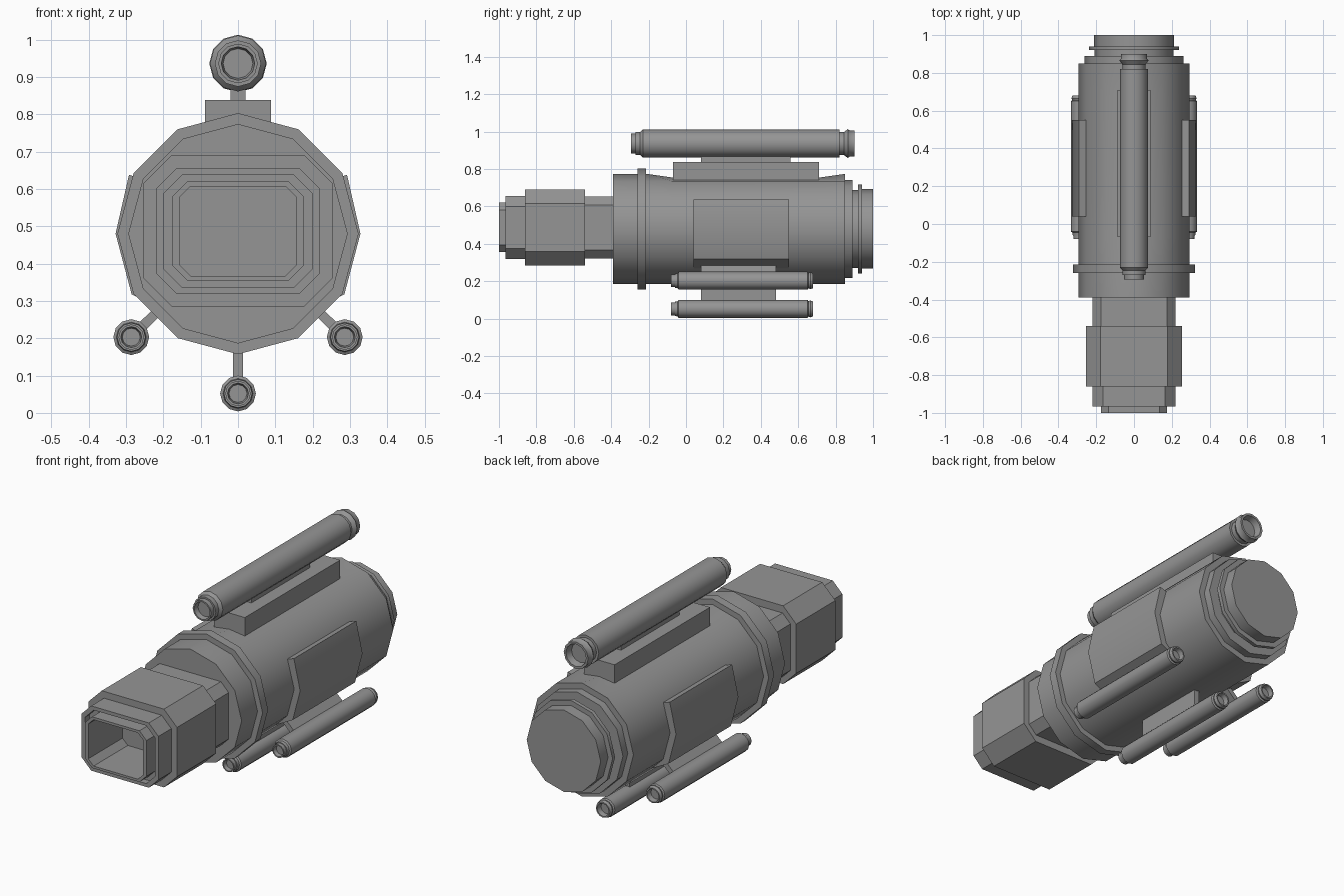
import bpy, bmesh
from math import sin, cos, tau, radians
from mathutils import Vector

if "Cube" in bpy.data.objects:
    bpy.data.objects.remove(bpy.data.objects["Cube"])

grey = bpy.data.materials.new("plain grey")
grey.use_nodes = True
colour = (0.3, 0.3, 0.3, 1)
grey.diffuse_color = colour
grey.node_tree.nodes["Principled BSDF"].inputs["Base Color"].default_value = colour

AXIS_Z = 0.48   # height of the main barrel axis


def loft(name, rings):
    """Bridge rings of points in order and cap both ends."""
    bm = bmesh.new()
    loops = [[bm.verts.new(p) for p in ring] for ring in rings]
    n = len(loops[0])
    for a, b in zip(loops, loops[1:]):
        for i in range(n):
            j = (i + 1) % n
            bm.faces.new((a[i], a[j], b[j], b[i]))
    bm.faces.new(loops[0])
    bm.faces.new(loops[-1])
    bmesh.ops.recalc_face_normals(bm, faces=bm.faces)
    mesh = bpy.data.meshes.new(name)
    bm.to_mesh(mesh)
    bm.free()
    mesh.materials.append(grey)
    obj = bpy.data.objects.new(name, mesh)
    bpy.context.collection.objects.link(obj)
    bpy.ops.object.select_all(action="DESELECT")
    obj.select_set(True)
    bpy.context.view_layer.objects.active = obj
    bpy.ops.object.shade_smooth_by_angle(angle=radians(35))
    return obj


def circle(y, r, x=0, z=AXIS_Z, n=12):
    return [Vector((x + r * sin(tau * i / n), y, z + r * cos(tau * i / n))) for i in range(n)]


def chamfered(y, w, low, high, c):
    """Rectangle with cut corners, half width w."""
    corners = [(w, low + c), (w, high - c), (w - c, high), (c - w, high),
               (-w, high - c), (-w, low + c), (c - w, low), (w - c, low)]
    return [Vector((x, y, z)) for x, z in corners]


def prism(name, outline, y0, y1):
    return loft(name, [[Vector((x, y, z)) for x, z in outline] for y in (y0, y1)])


def box(name, w, y0, y1, z0, z1):
    return prism(name, [(-w, z0), (w, z0), (w, z1), (-w, z1)], y0, y1)


# Main barrel, its top ridge flattened under the saddle
barrel = [circle(y, 0.294) for y in (-0.39, -0.21, -0.07, 0.71, 0.85)]
for ring in barrel[2:4]:
    ring[0].z -= 0.02
loft("barrel", barrel)
loft("barrel_collar", [circle(y, 0.323) for y in (-0.26, -0.215)])

# Stepped rear cap
rear = [(0.84, 0.262), (0.89, 0.262), (0.89, 0.208), (0.92, 0.208),
        (0.92, 0.238), (0.94, 0.238), (0.94, 0.212), (1.0, 0.212)]
loft("rear_cap", [circle(y, r) for y, r in rear])

# Chamfered front housing with a grooved rim and a deep opening
housing = [(-0.38, 0.22, 0.322, 0.652, 0.045), (-0.54, 0.22, 0.322, 0.652, 0.045),
           (-0.54, 0.253, 0.285, 0.69, 0.075), (-0.86, 0.253, 0.285, 0.69, 0.075),
           (-0.86, 0.22, 0.32, 0.655, 0.055), (-0.965, 0.22, 0.32, 0.655, 0.055),
           (-0.965, 0.2, 0.337, 0.637, 0.05), (-0.93, 0.2, 0.337, 0.637, 0.05),
           (-0.93, 0.176, 0.355, 0.62, 0.04), (-1.0, 0.176, 0.355, 0.62, 0.04),
           (-1.0, 0.157, 0.367, 0.607, 0.03), (-0.72, 0.157, 0.367, 0.607, 0.03)]
loft("front_housing", [chamfered(*step) for step in housing])

# Raised side plates wrapping the barrel
plate = [(0.22, 0.615), (0.292, 0.638), (0.328, 0.48), (0.285, 0.318), (0.19, 0.268)]
for side, sign in (("left", 1), ("right", -1)):
    prism(side + "_side_plate", [(sign * x, z) for x, z in plate], 0.04, 0.55)

# Saddle and finder tube on top
box("saddle", 0.088, -0.07, 0.71, 0.7, 0.838)
box("finder_strut", 0.02, 0.08, 0.56, 0.82, 0.88)
finder = [(-0.27, 0.04), (-0.295, 0.045), (-0.295, 0.053), (-0.27, 0.053), (-0.27, 0.062),
          (-0.245, 0.062), (-0.23, 0.075), (0.82, 0.075), (0.82, 0.062), (0.845, 0.062),
          (0.865, 0.077), (0.875, 0.07), (0.9, 0.07), (0.9, 0.058), (0.865, 0.05)]
loft("finder_tube", [circle(y, r, 0, 0.936) for y, r in finder])

# Three thin rods carried on struts below
rod = [(-0.06, 0.024), (-0.08, 0.028), (-0.08, 0.034), (-0.06, 0.034), (-0.06, 0.038),
       (-0.045, 0.04), (-0.04, 0.048), (0.65, 0.048), (0.655, 0.041), (0.665, 0.045),
       (0.68, 0.04), (0.68, 0.033), (0.655, 0.028)]
for side, x, z in (("left", 0.286, 0.203), ("right", -0.286, 0.203), ("bottom", 0, 0.052)):
    loft(side + "_rod", [circle(y, r, x, z) for y, r in rod])
    start = Vector((x, z))
    inward = (Vector((0, AXIS_Z)) - start).normalized()
    across = Vector((-inward.y, inward.x)) * 0.013
    end = start + inward * 0.16
    prism(side + "_strut", [start - across, start + across, end + across, end - across], 0.08, 0.48)
